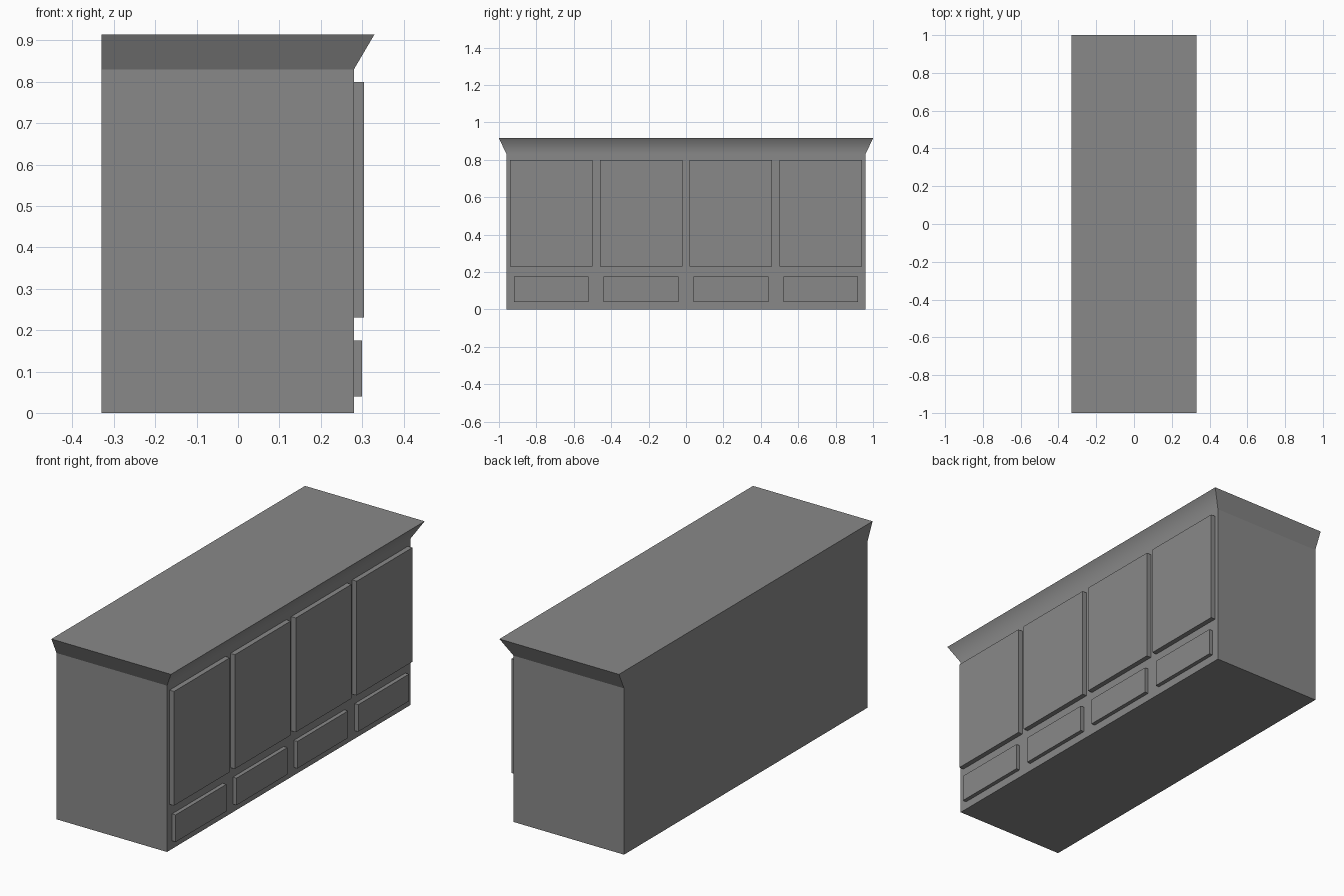
import bpy
import bmesh

cube = bpy.data.objects.get("Cube")
if cube:
    bpy.data.objects.remove(cube, do_unlink=True)

grey = bpy.data.materials.new("plain grey")
grey.use_nodes = True
COLOUR = (0.25, 0.25, 0.25, 1)
grey.diffuse_color = COLOUR
grey.node_tree.nodes["Principled BSDF"].inputs["Base Color"].default_value = COLOUR

BACK, FRONT = -0.33, 0.28


def make_object(name, bm):
    bmesh.ops.recalc_face_normals(bm, faces=bm.faces)
    mesh = bpy.data.meshes.new(name)
    bm.to_mesh(mesh)
    bm.free()
    mesh.materials.append(grey)
    obj = bpy.data.objects.new(name, mesh)
    bpy.context.collection.objects.link(obj)
    return obj


def panel(name, y, width, z0, z1, depth):
    """Raised rectangular panel on the door side of the cabinet."""
    bm = bmesh.new()
    bmesh.ops.create_cube(bm, size=1)
    sink = 0.01
    bmesh.ops.scale(bm, vec=(depth + sink, width, z1 - z0), verts=bm.verts)
    bmesh.ops.translate(bm, vec=(FRONT + (depth - sink) / 2, y, (z0 + z1) / 2), verts=bm.verts)
    make_object(name, bm)


# Cabinet body with flared top moulding, flat along the back
bm = bmesh.new()
rings = []
for z, front, half in ((0, FRONT, 0.96), (0.83, FRONT, 0.96), (0.915, 0.33, 1.0)):
    corners = ((BACK, -half), (front, -half), (front, half), (BACK, half))
    rings.append([bm.verts.new((x, y, z)) for x, y in corners])
for low, high in zip(rings, rings[1:]):
    for i in range(4):
        j = (i + 1) % 4
        bm.faces.new((low[i], low[j], high[j], high[i]))
bm.faces.new(rings[0][::-1])
bm.faces.new(rings[-1])

# Only the long front moulding blends softly into the body
for face in bm.faces:
    face.smooth = True
for edge in bm.edges:
    edge.smooth = False
bm.edges.get((rings[1][1], rings[1][2])).smooth = True
cabinet = make_object("cabinet_body", bm)
normals = cabinet.modifiers.new("weighted normals", "WEIGHTED_NORMAL")
normals.keep_sharp = True
normals.weight = 100

# Four doors with a drawer below each
for i in range(4):
    y = -0.72 + 0.48 * i
    panel(f"door_{i + 1}", y, 0.44, 0.23, 0.80, 0.025)
    panel(f"drawer_{i + 1}", y, 0.40, 0.04, 0.175, 0.02)
